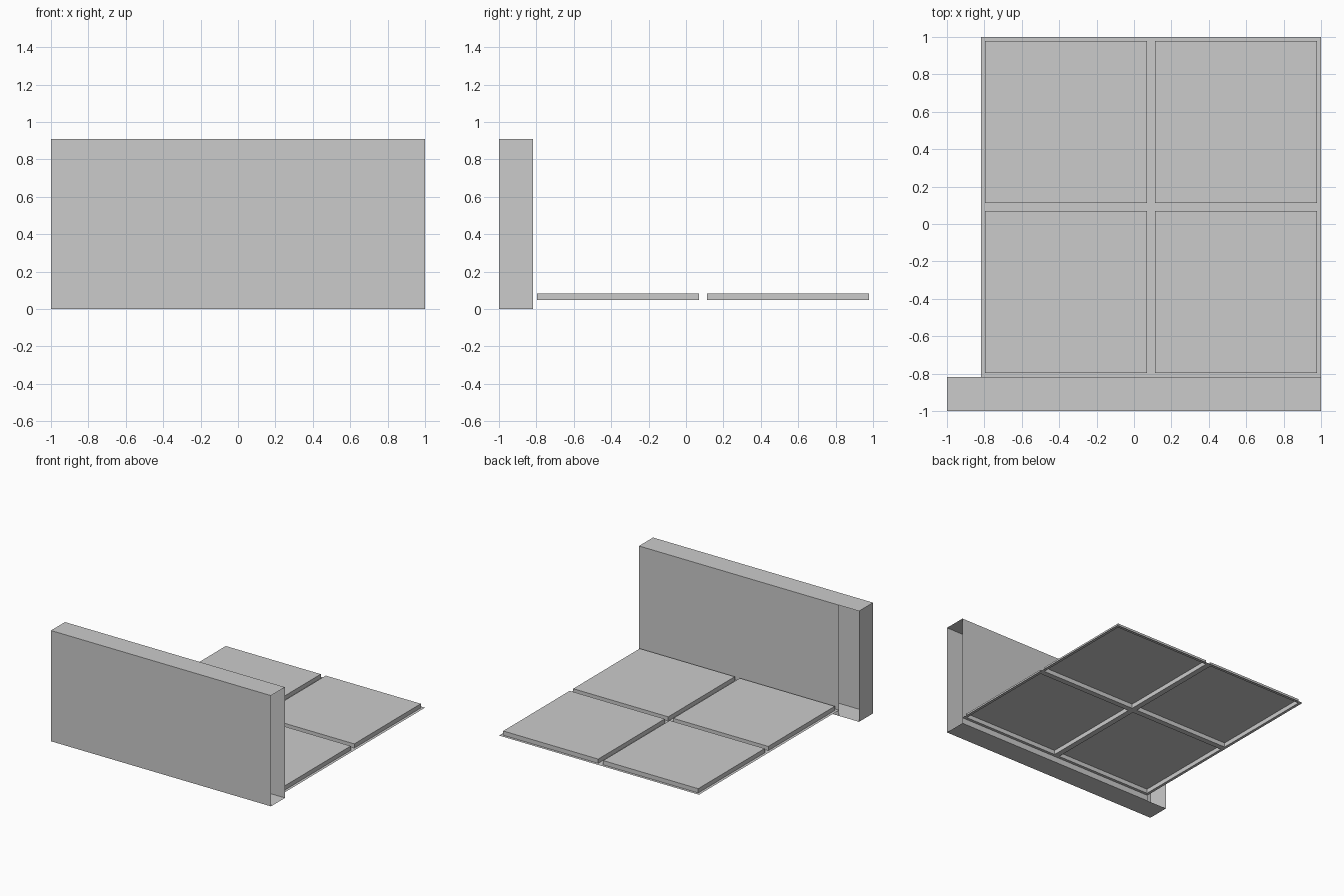
import bpy, bmesh
from mathutils import Matrix, Vector

if "Cube" in bpy.data.objects:
    bpy.data.objects.remove(bpy.data.objects["Cube"])

UNIT = 2 / 11
INNER = -1 + UNIT          # inner face of the wall, edge of the floor
WALL_H = 0.91
FLOOR_Z, TILE_H, GAP = 0.047, 0.035, 0.0227


def finish(bm, name):
    mesh = bpy.data.meshes.new(name)
    bm.to_mesh(mesh)
    bm.free()
    obj = bpy.data.objects.new(name, mesh)
    bpy.context.collection.objects.link(obj)
    return obj


# Hollow corner wall: open at the right end and at the back of the corner block
bm = bmesh.new()
size = Vector((2, UNIT, WALL_H))
centre = Vector((0, -1 + UNIT / 2, WALL_H / 2))
bmesh.ops.create_cube(bm, size=1, matrix=Matrix.Translation(centre) @ Matrix.Diagonal(size).to_4x4())
bmesh.ops.bisect_plane(bm, geom=bm.verts[:] + bm.edges[:] + bm.faces[:],
                       plane_co=(INNER, 0, 0), plane_no=(1, 0, 0))
openings = []
for f in bm.faces:
    c = f.calc_center_median()
    if c.x > 0.99 or (c.y > INNER - 0.01 and c.x < INNER):
        openings.append(f)
bmesh.ops.delete(bm, geom=openings, context='FACES')
finish(bm, "corner_wall")

# Floor sheet with four raised tiles, open underneath
bm = bmesh.new()
mid = (1 + INNER) / 2
bmesh.ops.create_grid(bm, x_segments=2, y_segments=2, size=(1 - INNER) / 2,
                      matrix=Matrix.Translation((mid, mid, FLOOR_Z)))
cells = bm.faces[:]
bmesh.ops.inset_individual(bm, faces=cells, thickness=GAP, use_even_offset=True)
tops = bmesh.ops.extrude_discrete_faces(bm, faces=cells)["faces"]
bmesh.ops.translate(bm, vec=(0, 0, TILE_H), verts=[v for f in tops for v in f.verts])
finish(bm, "tiled_floor")
